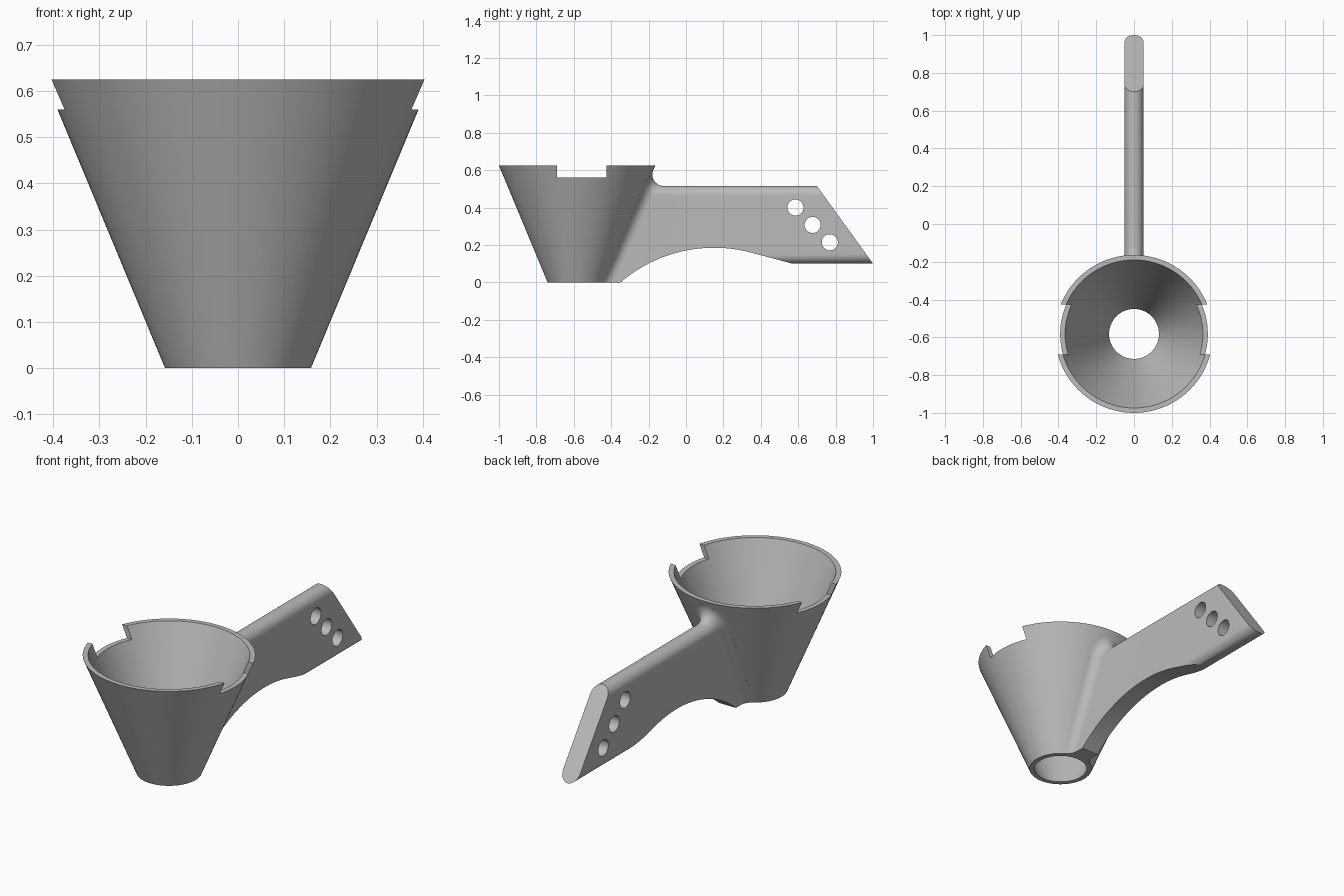
import bpy, bmesh, math
from mathutils import Vector

cube = bpy.data.objects.get("Cube")
if cube:
    bpy.data.objects.remove(cube, do_unlink=True)

CY = -0.582                      # funnel axis
SLOPE = 0.416                    # funnel radius gained per unit of height
ALPHA = math.atan(SLOPE)
R0, HEIGHT = 0.158, 0.625
W, TOP, FILLET = 0.05, 0.515, 0.06

grey = bpy.data.materials.new("plain grey")
grey.use_nodes = True
colour = (0.5, 0.5, 0.5, 1)
grey.diffuse_color = colour
grey.node_tree.nodes["Principled BSDF"].inputs["Base Color"].default_value = colour


def finish(name, bm):
    bmesh.ops.recalc_face_normals(bm, faces=bm.faces)
    mesh = bpy.data.meshes.new(name)
    bm.to_mesh(mesh)
    bm.free()
    mesh.materials.append(grey)
    ob = bpy.data.objects.new(name, mesh)
    bpy.context.collection.objects.link(ob)
    return ob


def loft(name, rings):
    """Closed skin through rings with equal point counts."""
    bm = bmesh.new()
    rows = [[bm.verts.new(p) for p in ring] for ring in rings]
    n = len(rows[0])
    for a, b in zip(rows, rows[1:]):
        for i in range(n):
            j = (i + 1) % n
            bm.faces.new((a[i], a[j], b[j], b[i]))
    bm.faces.new(rows[0])
    bm.faces.new(rows[-1])
    return finish(name, bm)


def circle(r, z, n=96):
    return [(r * math.cos(math.tau * i / n), CY + r * math.sin(math.tau * i / n), z)
            for i in range(n)]


def cone(name, r0, z0, z1):
    return loft(name, [circle(r0 + SLOPE * z, z) for z in (z0, z1)])


def prism(name, outline, half):
    """Side outline of (y, z) points extruded across x."""
    return loft(name, [[(x, y, z) for y, z in outline] for x in (-half, half)])


def stadium(bottom):
    """Round-ended bar section: list of (point, outward normal)."""
    pts = []
    zt, zb = TOP - W, bottom + W
    for i in range(17):
        n = Vector((math.cos(math.pi * i / 16), 0, math.sin(math.pi * i / 16)))
        pts.append((n * W + Vector((0, 0, zt)), n))
    for i in range(1, 16):
        pts.append((Vector((-W, 0, zt + (zb - zt) * i / 16)), Vector((-1, 0, 0))))
    for i in range(17):
        n = Vector((-math.cos(math.pi * i / 16), 0, -math.sin(math.pi * i / 16)))
        pts.append((n * W + Vector((0, 0, zb)), n))
    for i in range(1, 16):
        pts.append((Vector((W, 0, zb + (zt - zb) * i / 16)), Vector((1, 0, 0))))
    return pts


def flare(p, n, steps=9):
    """Rolling-ball fillet from the funnel wall to the bar at one section point."""
    c = p + n * FILLET
    rho = R0 + SLOPE * c.z + FILLET / math.cos(ALPHA)
    c.y = math.sqrt(max(rho * rho - c.x * c.x, 0.0001))
    wall = Vector((c.x / rho * math.cos(ALPHA), c.y / rho * math.cos(ALPHA), -math.sin(ALPHA)))
    a, b = -wall, -n
    ang = a.angle(b)
    arc = []
    for k in range(steps + 1):
        t = k / steps
        d = (a * math.sin((1 - t) * ang) + b * math.sin(t * ang)) / math.sin(ang)
        arc.append(c + d * FILLET + Vector((0, CY, 0)))
    return [arc[0] - wall * 0.04] + arc


# Handle: filleted root, straight bar, slanted end
root = stadium(-0.12)
bar = stadium(0.1)
rings = [list(r) for r in zip(*[flare(p, n) for p, n in root])]
rings.append([(p.x, 0.2, p.z) for p, n in root])
rings.append([(p.x, 0.22, p.z) for p, n in bar])
rings.append([(p.x, 0.7 + 0.3 * (TOP - p.z) / (TOP - 0.1), p.z) for p, n in bar])
handle = loft("handle", rings)

# Funnel body
holder = cone("funnel_holder", R0, -0.25, HEIGHT)

# Cutters: funnel bore, rim notches, arched underside, handle holes
bore = cone("bore_cutter", 0.132, -0.28, 0.7)
notch = prism("notch_cutter", [(-0.69, 0.56), (-0.425, 0.56), (-0.425, 0.8), (-0.69, 0.8)], 0.6)
arch = [(-1.2, -0.6), (-1.2, 0), (-0.35, 0)]
for i in range(1, 33):
    y = -0.35 + 0.69 * i / 32
    arch.append((y, math.sqrt(0.768 ** 2 - (y - 0.15) ** 2) - 0.583))
arch += [(0.57, 0.1), (0.61, 0.09), (0.61, -0.6)]
underside = prism("underside_cutter", arch, 0.7)
holes = [prism("hole_cutter", [(y + 0.043 * math.cos(math.tau * i / 40),
                                z + 0.043 * math.sin(math.tau * i / 40)) for i in range(40)], 0.2)
         for y, z in ((0.585, 0.4), (0.677, 0.307), (0.769, 0.214))]

bpy.ops.object.select_all(action='DESELECT')
bpy.context.view_layer.objects.active = holder
holder.select_set(True)
for i, tool in enumerate([handle, bore, notch, underside] + holes):
    mod = holder.modifiers.new("cut", 'BOOLEAN')
    mod.operation = 'UNION' if i == 0 else 'DIFFERENCE'
    mod.solver = 'EXACT'
    mod.object = tool
    bpy.ops.object.modifier_apply(modifier=mod.name)
    bpy.data.objects.remove(tool, do_unlink=True)

bpy.ops.object.shade_smooth_by_angle(angle=math.radians(30))
